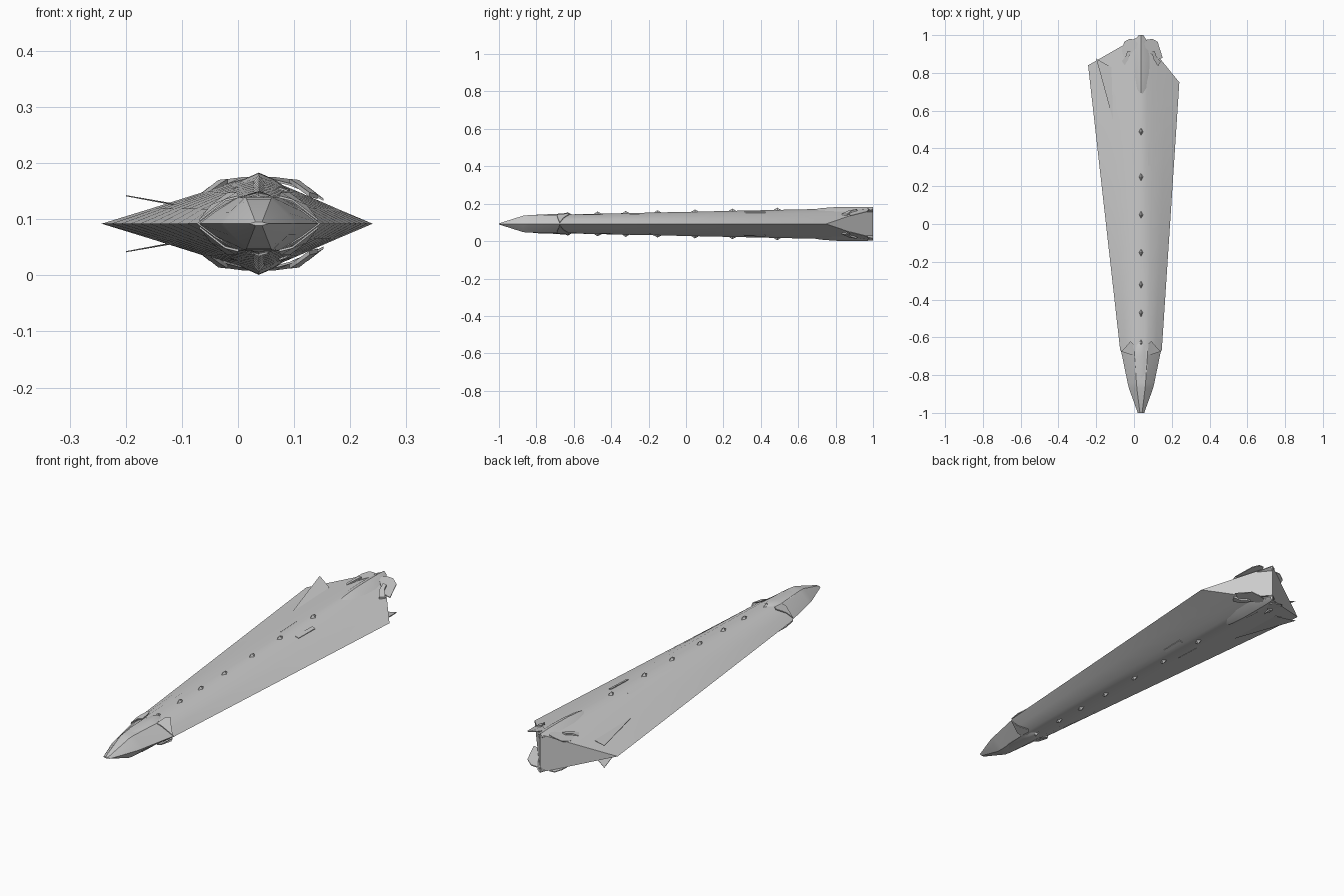
import bpy, bmesh, math

if "Cube" in bpy.data.objects:
    bpy.data.objects.remove(bpy.data.objects["Cube"])

CX, CZ = 0.037, 0.092          # centre line of the ship
grey = bpy.data.materials.new("hull_grey")
grey.diffuse_color = (0.6, 0.6, 0.6, 1)
grey.use_nodes = True
grey.node_tree.nodes["Principled BSDF"].inputs["Base Color"].default_value = grey.diffuse_color


def finish(name, bm, smooth=None):
    bmesh.ops.remove_doubles(bm, verts=bm.verts, dist=1e-5)
    bmesh.ops.recalc_face_normals(bm, faces=bm.faces)
    me = bpy.data.meshes.new(name)
    bm.to_mesh(me)
    bm.free()
    me.materials.append(grey)
    ob = bpy.data.objects.new(name, me)
    ob.location = (CX, 0, CZ)
    bpy.context.collection.objects.link(ob)
    if smooth:
        bpy.ops.object.select_all(action='DESELECT')
        ob.select_set(True)
        bpy.context.view_layer.objects.active = ob
        bpy.ops.object.shade_smooth_by_angle(angle=math.radians(smooth))
    return ob


def loft(name, rings, smooth=None, closed=True):
    """Skin a list of point rings; close both ends when asked."""
    bm = bmesh.new()
    rows = [[bm.verts.new(p) for p in r] for r in rings]
    n = len(rows[0])
    for a, b in zip(rows, rows[1:]):
        for i in range(n if closed else n - 1):
            j = (i + 1) % n
            bm.faces.new((a[i], a[j], b[j], b[i]))
    if closed:
        bm.faces.new(rows[0])
    return finish(name, bm, smooth), rows


def ring(profile, left, right, h, y):
    """Four-quadrant section from (t, z) points; y may depend on t and side."""
    top = [(-t, z) for t, z in reversed(profile)] + profile[1:]
    low = [(t, -z) for t, z in reversed(top[1:-1])]
    return [(t * (right if t > 0 else left), y(t), z * h) for t, z in top + low]


def plate(name, pts, sides=(1, -1), levels=(1, -1), thick=0.004):
    """Thin polygon repeated on the chosen sides and mirrored top to bottom."""
    bm = bmesh.new()
    for sx in sides:
        for sz in levels:
            a = [bm.verts.new((sx * x, y, sz * z)) for x, y, z in pts]
            b = [bm.verts.new((sx * x, y, sz * (z - thick))) for x, y, z in pts]
            bm.faces.new(a)
            bm.faces.new(b)
            for i in range(len(a)):
                j = (i + 1) % len(a)
                bm.faces.new((a[i], a[j], b[j], b[i]))
    finish(name, bm)


# Main hull: blunt front section blending to a skewed diamond tail
T = [0, 0.17, 0.34, 0.7, 1]
FRONT = [1, 0.99, 0.95, 0.5, 0]
REAR = [1, 0.84, 0.67, 0.3, 0]
STEPS = 10
rings = []
for s in range(STEPS + 1):
    k = s / STEPS
    prof = [(t, f + (r - f) * k) for t, f, r in zip(T, FRONT, REAR)]

    def y_at(t, k=k):
        tail = 1 - (0.25 * t if t > 0 else -0.16 * t)
        return -0.67 + (tail + 0.67) * k
    rings.append(ring(prof, 0.11 + 0.17 * k, 0.11 + 0.093 * k,
                      0.05 + 0.036 * k, y_at))
loft("main_hull", rings, 35)

# Slanted tail panels, meeting at the vertical rear ridge
bm = bmesh.new()
last = rings[-1]
n = len(last)
half = n // 2
for i in range(half):
    quad = [last[i], last[i + 1], last[(n - i - 1) % n], last[(n - i) % n]]
    quad = [p for j, p in enumerate(quad) if p not in quad[:j]]
    bm.faces.new([bm.verts.new(p) for p in quad])
finish("tail_panels", bm)

# Nose wedge
NP = [(0, 1), (0.34, 1), (0.75, 0.42), (1, 0)]
loft("nose", [ring(NP, w, w, h, lambda t, y=y: y) for y, w, h in
              ((-1, 0.017, 0.003), (-0.87, 0.064, 0.044),
               (-0.84, 0.071, 0.047), (-0.66, 0.108, 0.048))], 25)


def ridge_shell(name, stations, smooth):
    """Roof-shaped shell over the ridge: (y, half width, ridge z, side z)."""
    for level, sz in (("upper", 1), ("lower", -1)):
        rows = [[(-w, y, sz * e), (-w * 0.5, y, sz * (e + (r - e) * 0.62)),
                 (0, y, sz * r), (w * 0.5, y, sz * (e + (r - e) * 0.62)),
                 (w, y, sz * e), (0, y, sz * e * 0.8)]
                for y, w, r, e in stations]
        loft(level + "_" + name, rows, smooth)


# Canopy on the nose and the engine bulge at the tail
ridge_shell("canopy", [(-0.83, 0.004, 0.046, 0.044), (-0.79, 0.032, 0.05, 0.046),
                       (-0.70, 0.036, 0.053, 0.046), (-0.64, 0.03, 0.058, 0.046),
                       (-0.62, 0.01, 0.052, 0.046)], 30)
ridge_shell("engine_bulge", [(0.69, 0.018, 0.079, 0.072), (0.72, 0.036, 0.084, 0.066),
                             (0.80, 0.052, 0.09, 0.06), (0.88, 0.058, 0.091, 0.058),
                             (0.95, 0.045, 0.091, 0.064), (1.0, 0.012, 0.089, 0.078)], 30)

# Collar brackets where nose meets hull
plate("collar_bracket", [(0.106, -0.675, 0.008), (0.085, -0.655, 0.034),
                         (0.055, -0.62, 0.056), (0.04, -0.635, 0.056),
                         (0.036, -0.69, 0.05), (0.06, -0.69, 0.044)])

# Swept stabilizer fins on the left only
plate("stabilizer_fin", [(0.237, 0.875, 0.051), (0.157, 0.83, 0.037),
                         (0.137, 0.51, 0.032)], sides=(-1,), thick=0.002)

# Tail petals and their clips
plate("tail_petal", [(0.012, 0.945, 0.083), (0.03, 0.975, 0.083), (0.06, 0.98, 0.079),
                     (0.088, 0.965, 0.066), (0.115, 0.88, 0.045),
                     (0.09, 0.87, 0.058), (0.055, 0.9, 0.072)])
plate("petal_clip", [(0.055, 0.915, 0.08), (0.072, 0.915, 0.078), (0.082, 0.885, 0.07),
                     (0.105, 0.86, 0.052), (0.09, 0.835, 0.056),
                     (0.068, 0.87, 0.072)], thick=0.008)

# Raised panels on the back
plate("back_panel", [(0.036, 0.31, 0.0655), (0.052, 0.31, 0.0595),
                     (0.055, 0.425, 0.0615), (0.04, 0.425, 0.0665)])

# Row of small blisters along the ridges
bm = bmesh.new()
for y in (-0.63, -0.47, -0.32, -0.15, 0.05, 0.25, 0.49):
    h = 0.05 + 0.036 * (y + 0.67) / 1.67
    for sz in (1, -1):
        base = [bm.verts.new((x, y + d, sz * (h - 0.006))) for x, d in
                ((0, -0.03), (0.014, 0), (0, 0.03), (-0.014, 0))]
        peak = bm.verts.new((0, y - 0.003, sz * (h + 0.012)))
        bm.faces.new(base)
        for i in range(4):
            bm.faces.new((base[i], base[(i + 1) % 4], peak))
finish("ridge_blisters", bm)
